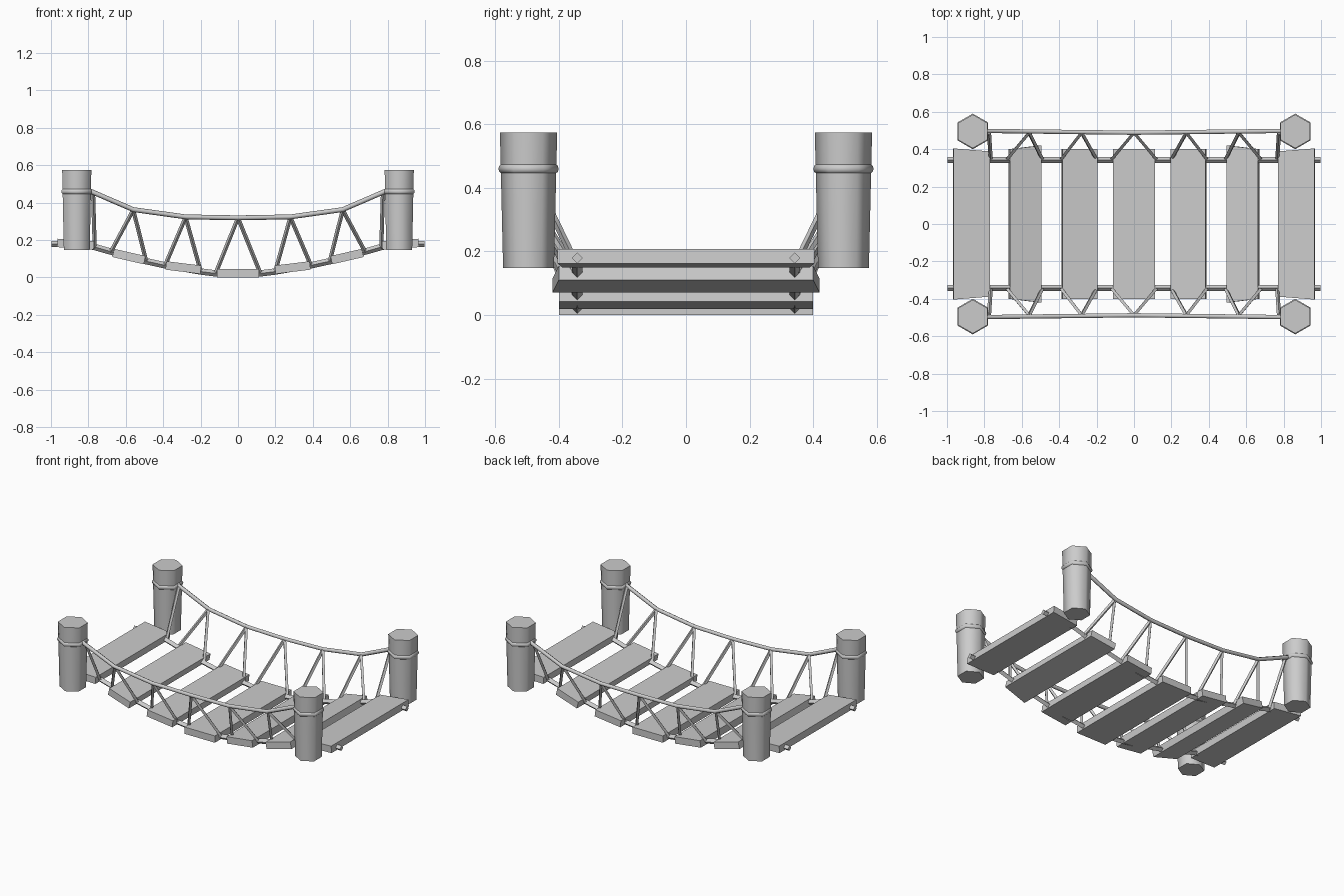
import bpy, bmesh, math
from mathutils import Vector, Matrix

if "Cube" in bpy.data.objects:
    bpy.data.objects.remove(bpy.data.objects["Cube"])


def finish(name, bm, smooth=False):
    bmesh.ops.recalc_face_normals(bm, faces=bm.faces)
    me = bpy.data.meshes.new(name)
    bm.to_mesh(me)
    bm.free()
    ob = bpy.data.objects.new(name, me)
    bpy.context.collection.objects.link(ob)
    if smooth:
        bpy.context.view_layer.objects.active = ob
        ob.select_set(True)
        bpy.ops.object.shade_smooth_by_angle(angle=math.radians(62))
        ob.select_set(False)
    return ob


def skin(bm, rings):
    # join a list of vertex rings into a capped tube
    n = len(rings[0])
    for a, b in zip(rings, rings[1:]):
        for i in range(n):
            bm.faces.new((a[i], a[(i + 1) % n], b[(i + 1) % n], b[i]))
    bm.faces.new(rings[0])
    bm.faces.new(rings[-1])


def rope(bm, pts, r, sides=4):
    pts = [Vector(p) for p in pts]
    rings = []
    for i, p in enumerate(pts):
        d = (pts[min(i + 1, len(pts) - 1)] - pts[max(i - 1, 0)]).normalized()
        u = d.cross(Vector((0, 1, 0))).normalized()
        v = d.cross(u)
        rings.append([bm.verts.new(p + r * (math.cos(a) * u + math.sin(a) * v))
                      for a in [2 * math.pi * k / sides for k in range(sides)]])
    skin(bm, rings)


def turned(bm, x, y, profile, sides=6, closed=False):
    rings = [[bm.verts.new((x + r * math.sin(2 * math.pi * k / sides),
                            y + r * math.cos(2 * math.pi * k / sides), z))
              for k in range(sides)] for r, z in profile]
    skin(bm, rings)


# Posts with a rope binding, one at each corner
for sx, xn in ((-1, "left"), (1, "right")):
    for sy, yn in ((-1, "front"), (1, "back")):
        bm = bmesh.new()
        turned(bm, sx * 0.862, sy * 0.495, [(0.080, 0.148), (0.090, 0.574)])
        finish(f"{yn}_{xn}_post", bm, True)
        bm = bmesh.new()
        turned(bm, sx * 0.862, sy * 0.495,
               [(0.084, 0.444), (0.092, 0.450), (0.095, 0.459), (0.092, 0.469), (0.084, 0.475)])
        finish(f"{yn}_{xn}_post_binding", bm, True)

# Planks: centre x, centre z, width, tilt, half length at inner and outer edge
planks = [(0, 0.023, 0.222, 0, 0.40, 0.40),
          (0.292, 0.053, 0.188, 7, 0.40, 0.40),
          (0.583, 0.112, 0.172, 13, 0.42, 0.40),
          (0.868, 0.178, 0.196, 4, 0.388, 0.404)]
for i, (cx, cz, w, tilt, inner, outer) in enumerate(planks):
    for s in ((1,) if i == 0 else (-1, 1)):
        bm = bmesh.new()
        bmesh.ops.create_cube(bm, size=1)
        for v in bm.verts:
            half = outer if v.co.x > 0 else inner
            v.co = Vector((v.co.x * w, v.co.y * 2 * half, v.co.z * 0.045))
        bm.transform(Matrix.Translation((cx, 0, cz))
                     @ Matrix.Rotation(-math.radians(tilt), 4, 'Y'))
        bm.transform(Matrix.Diagonal((s, 1, 1, 1)))
        finish(f"plank_{i}_{'left' if s < 0 else 'right'}", bm)


def mirrored(half):
    # right half path (x from centre outward) extended to the left half
    return [(-x, z) for x, z in reversed(half) if x > 0] + half


deck_path = mirrored([(0.12, 0.022), (0.20, 0.032), (0.39, 0.065), (0.495, 0.088),
                      (0.675, 0.137), (0.77, 0.164), (0.87, 0.178), (0.998, 0.179)])
rail_path = mirrored([(0, 0.319), (0.28, 0.324), (0.56, 0.363), (0.79, 0.462)])

# Hanger ropes: handrail point to deck point
hangers = [((0, 0.319), (0.12, 0.022)), ((0.28, 0.322), (0.20, 0.035)),
           ((0.28, 0.322), (0.39, 0.065)), ((0.56, 0.361), (0.49, 0.085)),
           ((0.56, 0.361), (0.68, 0.137)), ((0.775, 0.455), (0.766, 0.16))]

for sy, yn in ((-1, "front"), (1, "back")):
    bm = bmesh.new()
    rope(bm, [(x, sy * 0.342, z) for x, z in deck_path], 0.017)
    finish(f"{yn}_deck_rope", bm)
    bm = bmesh.new()
    rope(bm, [(x, sy * (0.488 + 0.012 * abs(x)), z) for x, z in rail_path], 0.013, 6)
    finish(f"{yn}_handrail_rope", bm, True)
    bm = bmesh.new()
    for (x0, z0), (x1, z1) in hangers:
        for s in (-1, 1):
            rope(bm, [(s * x0, sy * 0.488, z0), (s * x1, sy * 0.345, z1)], 0.011)
    finish(f"{yn}_hanger_ropes", bm)
